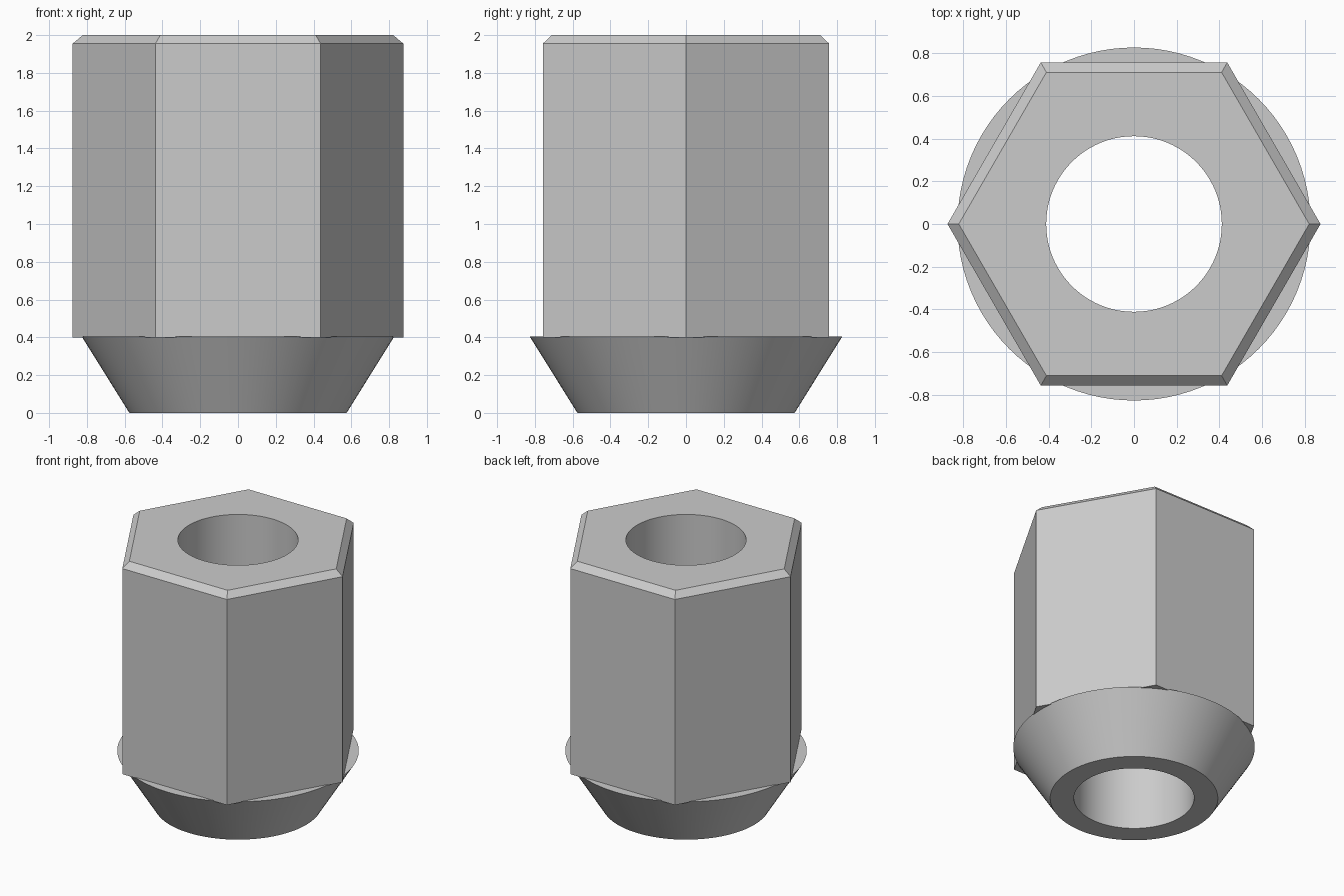
import bpy
import bmesh
from math import cos, sin, tau

if "Cube" in bpy.data.objects:
    bpy.data.objects.remove(bpy.data.objects["Cube"])

SIDES, ROUND = 6, 96
BORE = 0.412
SEAT_TOP = 0.405

steel = bpy.data.materials.new("grey steel")
steel.use_nodes = True
colour = (0.6, 0.6, 0.6, 1)
steel.diffuse_color = colour
steel.node_tree.nodes["Principled BSDF"].inputs["Base Color"].default_value = colour


def add_ring_solid(name, profile):
    """Closed loop of (sides, radius, z) rings, joined by faces."""
    bm = bmesh.new()
    rings = [[bm.verts.new((r * cos(tau * i / n), r * sin(tau * i / n), z))
              for i in range(n)] for n, r, z in profile]
    for a, b in zip(rings, rings[1:] + rings[:1]):
        sectors = min(len(a), len(b))
        for i in range(sectors):
            # Each sector spans one edge of the coarser ring
            edge_a, edge_b = ([ring[(i * step + k) % len(ring)] for k in range(step + 1)]
                              for ring in (a, b)
                              for step in [len(ring) // sectors])
            bm.faces.new(edge_a + edge_b[::-1])
    bmesh.ops.recalc_face_normals(bm, faces=bm.faces)
    mesh = bpy.data.meshes.new(name)
    bm.to_mesh(mesh)
    bm.free()
    mesh.materials.append(steel)
    obj = bpy.data.objects.new(name, mesh)
    bpy.context.collection.objects.link(obj)
    bpy.ops.object.select_all(action="DESELECT")
    obj.select_set(True)
    bpy.context.view_layer.objects.active = obj
    bpy.ops.object.shade_smooth_by_angle(angle=0.4)
    return obj


# Hexagonal body with a chamfered top rim and a through bore
add_ring_solid("hex_body", [
    (ROUND, BORE, 2.0),
    (SIDES, 0.822, 2.0),
    (SIDES, 0.875, 1.955),
    (SIDES, 0.875, 0.40),
    (ROUND, BORE, SEAT_TOP),
])

# Tapered round seat, wider than the flats of the body
add_ring_solid("conical_seat", [
    (ROUND, BORE, SEAT_TOP),
    (ROUND, 0.828, SEAT_TOP),
    (ROUND, 0.575, 0),
    (ROUND, BORE, 0),
])
